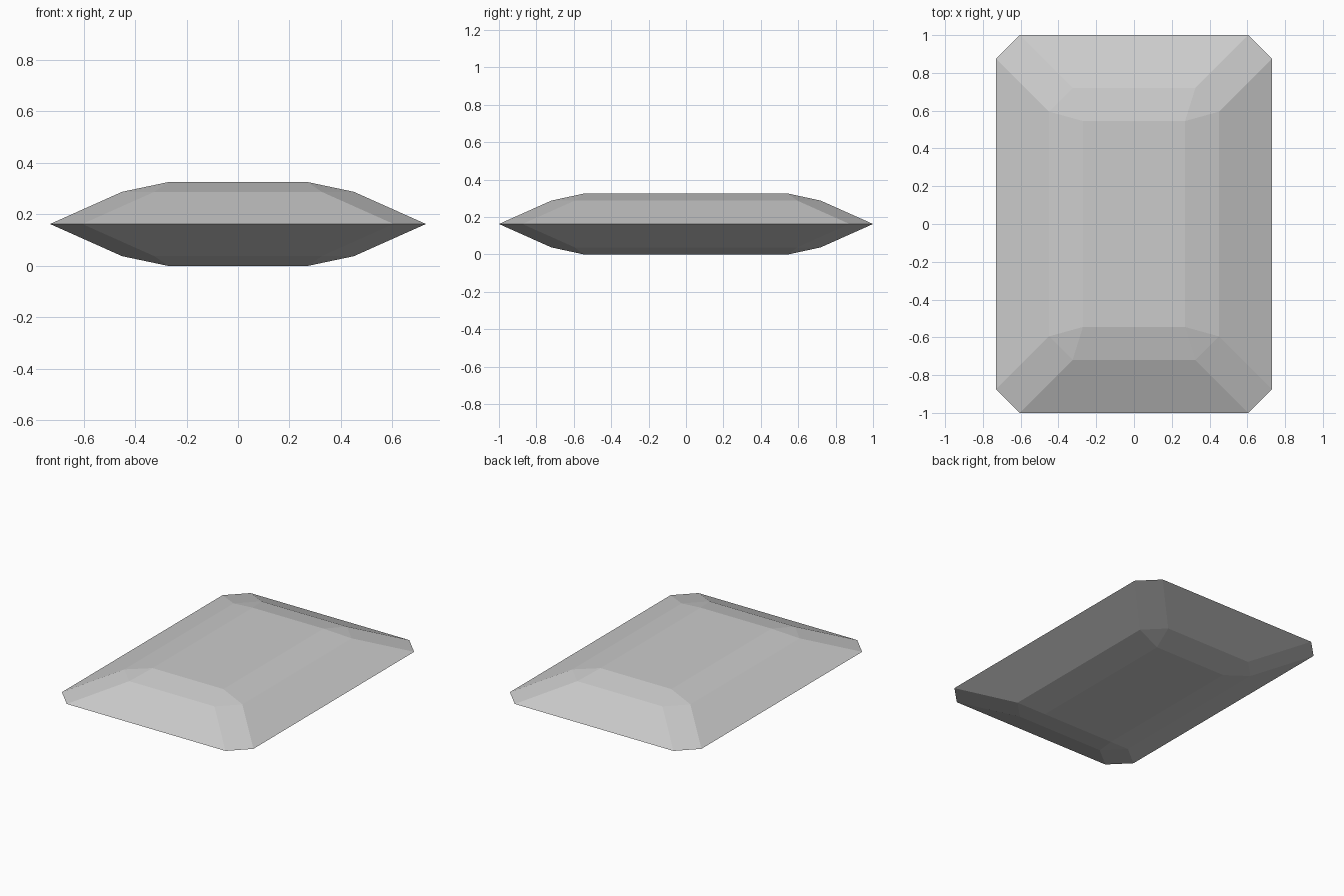
import bpy, bmesh

cube = bpy.data.objects.get("Cube")
if cube:
    bpy.data.objects.remove(cube)

GIRDLE_Z = 0.163

# Material
stone = bpy.data.materials.new("grey stone")
stone.use_nodes = True
colour = (0.6, 0.6, 0.6, 1)
stone.diffuse_color = colour
stone.node_tree.nodes["Principled BSDF"].inputs["Base Color"].default_value = colour


def ring(bm, hx, hy, cut, z):
    """Rectangle with cut corners, counter-clockwise from above."""
    points = []
    for sx, sy in ((1, 1), (-1, 1), (-1, -1), (1, -1)):
        pair = [(sx * hx, sy * (hy - cut)), (sx * (hx - cut), sy * hy)]
        points += pair if sx * sy > 0 else pair[::-1]
    return [bm.verts.new((x, y, z)) for x, y in points]


def bridge(bm, low, high):
    for i in range(len(low)):
        j = (i + 1) % len(low)
        bm.faces.new((low[i], low[j], high[j], high[i]))


# Cut gem: both halves rise from a sharp girdle to a flat rectangular table
bm = bmesh.new()
levels = [(0.27, 0.545, 0, -0.163), (0.45, 0.72, 0.125, -0.125),
          (0.73, 1.0, 0.125, 0),
          (0.45, 0.72, 0.125, 0.125), (0.27, 0.545, 0, 0.163)]
rings = [ring(bm, hx, hy, cut, GIRDLE_Z + dz) for hx, hy, cut, dz in levels]
for low, high in zip(rings, rings[1:]):
    bridge(bm, low, high)
bm.faces.new(rings[0][::-1])
bm.faces.new(rings[-1])

# The tables have no cut corners, so their paired points merge
bmesh.ops.remove_doubles(bm, verts=bm.verts, dist=0.0001)
bmesh.ops.recalc_face_normals(bm, faces=bm.faces)

mesh = bpy.data.meshes.new("cut_gem")
bm.to_mesh(mesh)
bm.free()
mesh.materials.append(stone)
gem = bpy.data.objects.new("cut_gem", mesh)
bpy.context.collection.objects.link(gem)
